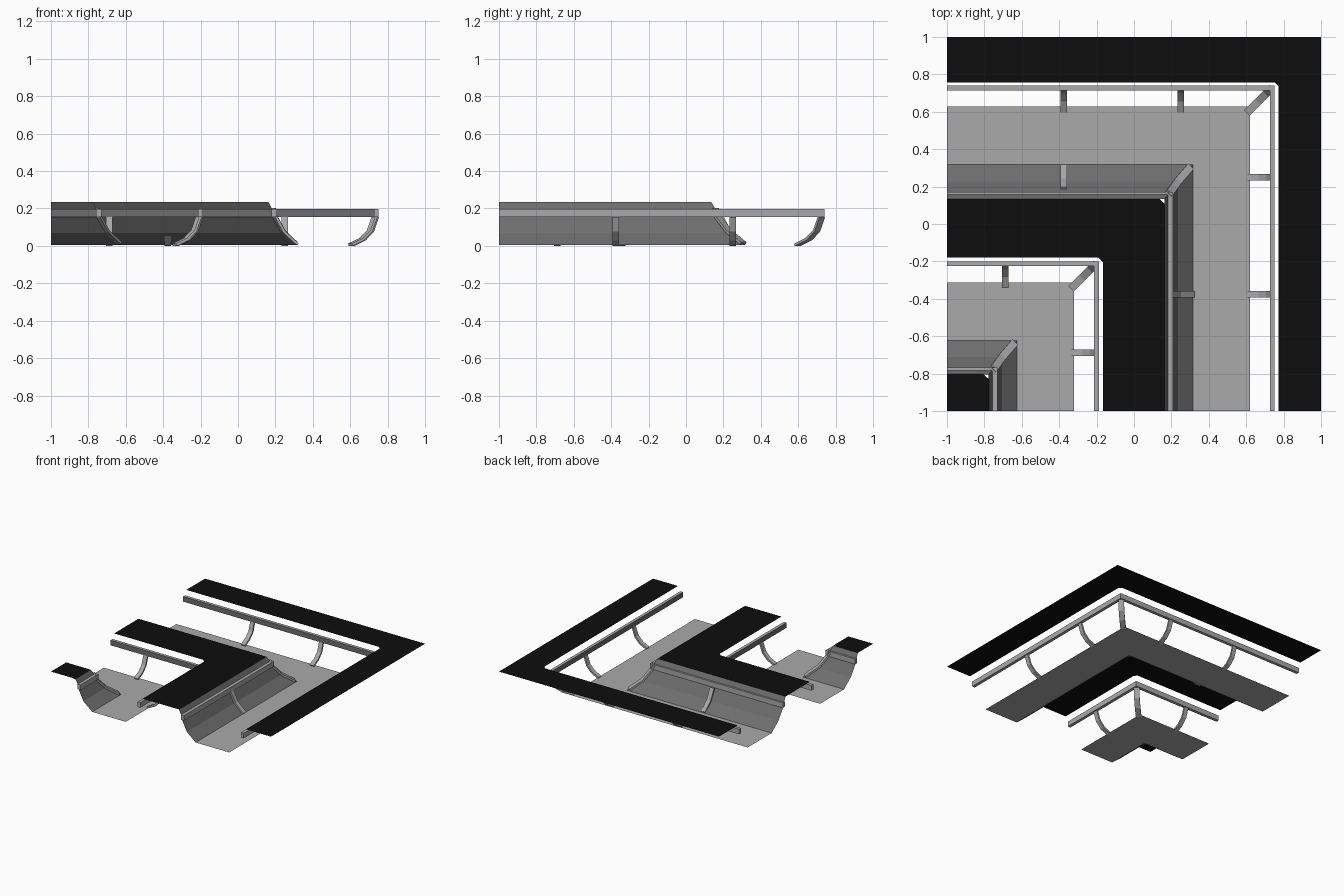
import bpy
from mathutils import Vector

if "Cube" in bpy.data.objects:
    bpy.data.objects.remove(bpy.data.objects["Cube"])


def material(name, v):
    m = bpy.data.materials.new(name)
    m.diffuse_color = (v, v, v * 1.02, 1)
    m.use_nodes = True
    m.node_tree.nodes["Principled BSDF"].inputs["Base Color"].default_value = m.diffuse_color
    return m


LIGHT = material("light grey", 0.40)
DARK = material("dark grey", 0.155)
BLACK = material("black", 0.004)
TOP = 0.235


def mesh_object(name, verts, faces, mats):
    me = bpy.data.meshes.new(name)
    me.from_pydata(verts, [], faces)
    for m in mats:
        me.materials.append(m)
    ob = bpy.data.objects.new(name, me)
    bpy.context.collection.objects.link(ob)
    return ob


def corner_sweep(name, profile, mats, closed=False, dark_side=None):
    """Sweep (dx, dy, z) points along the back arm, round the corner, down the right arm."""
    verts, faces = [], []
    for dx, dy, z in profile:
        verts += [(-1, dy, z), (dx, dy, z), (dx, -1, z)]
    n = len(profile)
    for i in range(n if closed else n - 1):
        a, b = 3 * i, 3 * ((i + 1) % n)
        for k in range(2):
            faces.append((a + k, a + k + 1, b + k + 1, b + k))
    if closed:
        faces.append([3 * i for i in range(n)])
        faces.append([3 * i + 2 for i in reversed(range(n))])
    ob = mesh_object(name, verts, faces, mats)
    if dark_side is not None:
        for p in ob.data.polygons[2 * dark_side:2 * dark_side + 2]:
            p.material_index = 1
    return ob


def rail(name, x0, x1, y0, y1, z0=0.155, z1=0.197):
    corner_sweep(name, [(x0, y0, z1), (x1, y1, z1), (x1, y1, z0), (x0, y0, z0)],
                 [LIGHT, DARK], closed=True, dark_side=3)


def strap(name, path, side, width, thick=0.014):
    """Flat bar of rectangular section following a path."""
    pts = [Vector(p) for p in path]
    side = Vector(side).normalized()
    verts, faces = [], []
    for i, p in enumerate(pts):
        t = (pts[min(i + 1, len(pts) - 1)] - pts[max(i - 1, 0)]).normalized()
        n = side.cross(t).normalized()
        for s, h in ((-1, -1), (1, -1), (1, 1), (-1, 1)):
            verts.append(p + side * s * width / 2 + n * h * thick / 2)
    for i in range(len(pts) - 1):
        for k in range(4):
            a, b = 4 * i + k, 4 * i + (k + 1) % 4
            faces.append((a, b, b + 4, a + 4))
    faces += [(3, 2, 1, 0), tuple(len(verts) - 4 + k for k in range(4))]
    mesh_object(name, verts, faces, [LIGHT])


# Bracket curves as (distance from centre, height)
OUTER = [(0.605, 0.006), (0.665, 0.035), (0.708, 0.08), (0.734, 0.155)]
INNER = [(0.315, 0.008), (0.242, 0.075), (0.197, 0.16)]


def bracket_set(label, curve, shift, positions, width=0.036):
    for i, pos in enumerate(positions):
        strap(f"{label}_back_{i}", [(pos, d + shift - 0.005, z) for d, z in curve], (1, 0, 0), width)
        strap(f"{label}_right_{i}", [(d + shift + 0.005, pos, z) for d, z in curve], (0, -1, 0), width)


# Two nested channels
for label, s, outer_pos, inner_pos in (("outer", 0.0, (-0.375, 0.25), (-0.375,)),
                                       ("inner", -0.94, (-0.688,), ())):
    corner_sweep(f"{label}_floor", [(0.315 + s, 0.317 + s, 0.004), (0.62 + s, 0.627 + s, 0.004)], [LIGHT])
    wall = [(0.162, 0.135, TOP), (0.183, 0.157, 0.197), (0.192, 0.168, 0.155),
            (0.235, 0.228, 0.07), (0.315, 0.317, 0.004)]
    corner_sweep(f"{label}_wall", [(x + s, y + s, z) for x, y, z in wall], [DARK])
    rail(f"{label}_wall_rail", 0.18 + s, 0.209 + s, 0.145 + s, 0.172 + s)
    rail(f"{label}_edge_rail", 0.727 + s, 0.752 + s, 0.715 + s, 0.74 + s)
    bracket_set(f"{label}_edge_bracket", OUTER, s, outer_pos)
    bracket_set(f"{label}_wall_bracket", INNER, s, inner_pos)
    # Diagonal corner bars
    strap(f"{label}_corner_bracket", [(d + s, d + s - 0.01, z) for d, z in OUTER], (1, -1, 0), 0.042)
    strap(f"{label}_corner_rib", [(0.302 + s, 0.306 + s, 0.014), (0.235 + s, 0.228 + s, 0.078),
                                  (0.193 + s, 0.17 + s, 0.155), (0.183 + s, 0.157 + s, 0.2)],
          (1, -1, 0), 0.042)


def slab(name, x_out, y_out, x_in, y_in, c_out=0.0, c_in=0.022):
    """Flat walkway with small chamfers at its corner."""
    out = [(-1, y_out), (x_out - c_out, y_out), (x_out, y_out - c_out), (x_out, -1)]
    inn = [(-1, y_in), (x_in - c_in, y_in), (x_in, y_in - c_in), (x_in, -1)]
    verts = [(x, y, TOP) for x, y in inn + out]
    faces = [(k, k + 1, k + 5, k + 4) for k in range(3)]
    mesh_object(name, verts, faces, [BLACK])


# Black walkways between the channels
slab("outer_walkway", 1.0, 1.0, 0.773, 0.757)
slab("middle_walkway", 0.164, 0.136, -0.167, -0.18, 0.03)
mesh_object("inner_walkway", [(-1, -1, TOP), (-0.776, -1, TOP), (-0.776, -0.83, TOP),
                              (-0.806, -0.803, TOP), (-1, -0.803, TOP)], [(0, 1, 2, 3, 4)], [BLACK])
